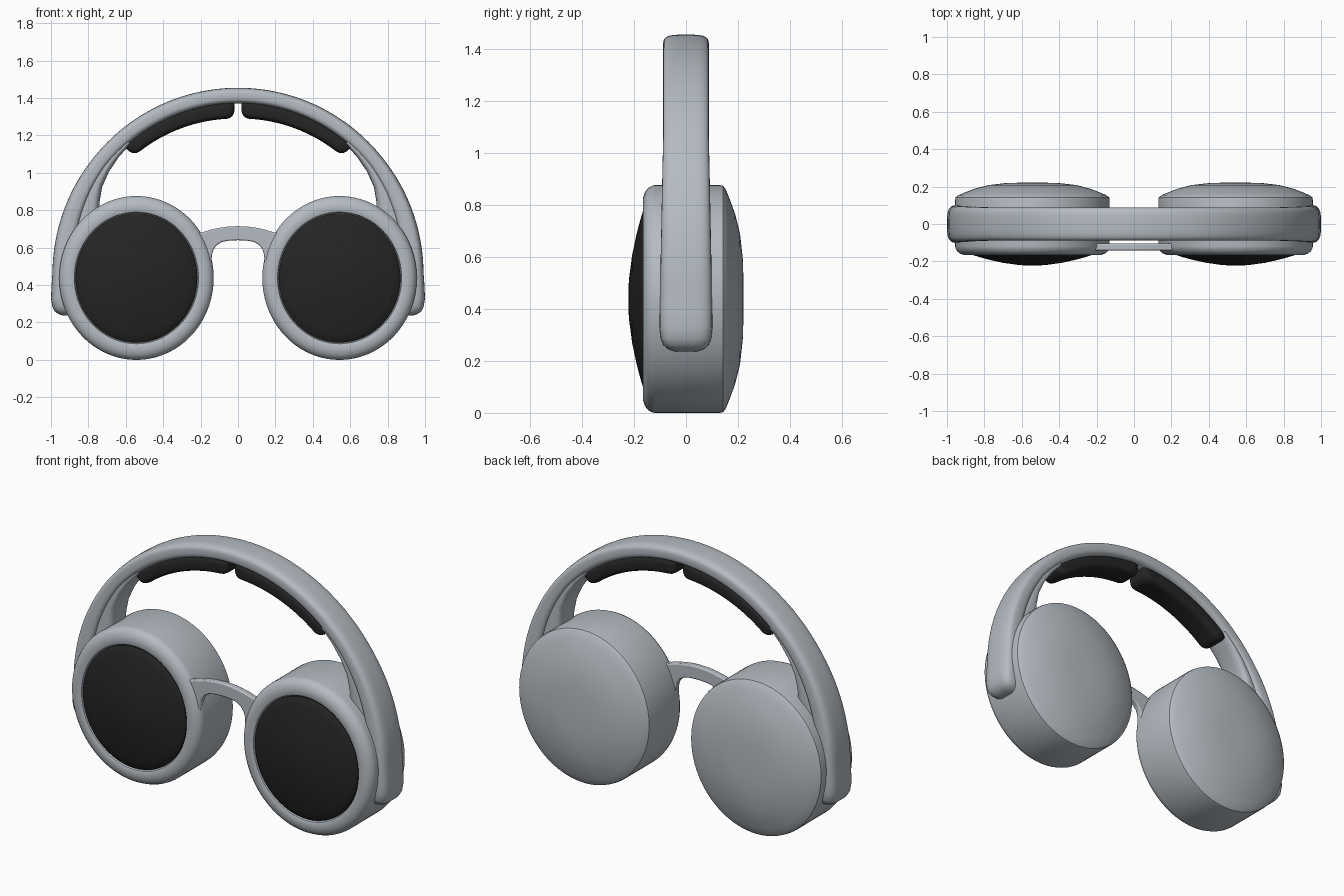
import bpy, bmesh, math

if "Cube" in bpy.data.objects:
    bpy.data.objects.remove(bpy.data.objects["Cube"])

def material(name, col):
    m = bpy.data.materials.new(name)
    m.diffuse_color = (*col, 1)
    m.use_nodes = True
    m.node_tree.nodes["Principled BSDF"].inputs["Base Color"].default_value = m.diffuse_color
    return m

GREY = material("satin grey", (0.46, 0.50, 0.54))
BLACK = material("soft black", (0.018, 0.018, 0.018))

def finish(bm, name, mat, angle=35):
    bmesh.ops.recalc_face_normals(bm, faces=bm.faces)
    me = bpy.data.meshes.new(name)
    bm.to_mesh(me)
    bm.free()
    ob = bpy.data.objects.new(name, me)
    bpy.context.collection.objects.link(ob)
    me.materials.append(mat)
    bpy.ops.object.select_all(action='DESELECT')
    ob.select_set(True)
    bpy.context.view_layer.objects.active = ob
    bpy.ops.object.shade_smooth_by_angle(angle=math.radians(angle))
    return ob

def skin(bm, rings):
    n = len(rings[0])
    for a, b in zip(rings, rings[1:]):
        for i in range(n):
            j = (i + 1) % n
            bm.faces.new((a[i], a[j], b[j], b[i]))

def lathe(name, profile, cx, mat, seg=96):
    """Spin (radius, y) points about a y axis, slightly oval; ends at radius 0."""
    bm = bmesh.new()
    rings = []
    for r, y in profile[1:-1]:
        rings.append([bm.verts.new((cx + 0.943 * r * math.cos(2 * math.pi * i / seg), y,
                                    0.438 + r * math.sin(2 * math.pi * i / seg)))
                      for i in range(seg)])
    skin(bm, rings)
    for ring, (r, y) in ((rings[0], profile[0]), (rings[-1], profile[-1])):
        c = bm.verts.new((cx, y, 0.438))
        for i in range(seg):
            bm.faces.new((ring[i], ring[(i + 1) % seg], c))
    return finish(bm, name, mat)

def loft(name, stations, mat, power=3.5, seg=32):
    """Stations: (inner x, z), (outer x, z), half width in y; rounded-box section."""
    bm = bmesh.new()
    rings = []
    for (ix, iz), (ox, oz), w in stations:
        ring = []
        for k in range(seg):
            t = 2 * math.pi * (k + 0.5) / seg
            c, s = math.cos(t), math.sin(t)
            a = math.copysign(abs(c) ** (2 / power), c)
            b = math.copysign(abs(s) ** (2 / power), s)
            ring.append(bm.verts.new(((ix + ox) / 2 + a * (ox - ix) / 2, b * w,
                                      (iz + oz) / 2 + a * (oz - iz) / 2)))
        rings.append(ring)
    skin(bm, rings)
    bm.faces.new(rings[0])
    bm.faces.new(rings[-1])
    return finish(bm, name, mat, 50)

CZ = 0.47
def polar(r, a):
    return (r * math.sin(a), CZ + r * math.cos(a))

# Headband: half circle, then straight rounded arms down the cup sides
half = []
for i in range(41):
    a = math.pi / 2 * i / 40
    f = max(0, (a - 0.9) / (math.pi / 2 - 0.9))
    half.append((polar(0.9 - 0.03 * f, a), polar(0.985 + 0.007 * f, a), 0.088 + 0.012 * f))
for z, xo, w in ((0.40, 0.997, 0.102), (0.33, 1.0, 0.102), (0.285, 0.993, 0.097),
                 (0.26, 0.98, 0.086), (0.245, 0.96, 0.068), (0.237, 0.935, 0.045)):
    half.append(((0.86, z), (xo, z), w))
left = [((-i[0], i[1]), (-o[0], o[1]), w) for i, o, w in half[:0:-1]]
loft("headband", left + half, GREY)

for s, side in ((-1, "left"), (1, "right")):
    # Cup housing, with a raised front rim and a recess for the front disc
    lathe(side + "_cup", [(0, -0.145), (0.347, -0.145), (0.352, -0.162), (0.36, -0.166),
                          (0.39, -0.165), (0.412, -0.158), (0.428, -0.145), (0.4365, -0.128),
                          (0.438, -0.12), (0.438, 0.13), (0.435, 0.143), (0.42, 0.154),
                          (0.39, 0.166), (0.33, 0.188), (0.25, 0.208), (0.15, 0.219),
                          (0.07, 0.221), (0, 0.222)], s * 0.543, GREY)
    # Domed black front disc
    lathe(side + "_disc", [(0, -0.14), (0.345, -0.14), (0.345, -0.158), (0.337, -0.166),
                           (0.3, -0.177), (0.25, -0.19), (0.17, -0.207), (0.08, -0.219),
                           (0.04, -0.2215), (0, -0.222)], s * 0.543, BLACK)
    # Narrower web joining the inside of the band to the cup
    web = []
    for deg, ri in ((50, 0.893), (44, 0.885), (38, 0.874), (32, 0.857), (27, 0.83),
                    (22, 0.80), (16, 0.78), (8, 0.77), (0, 0.77)):
        a = math.radians(90 - deg)
        i, o = polar(ri, a), polar(0.93, a)
        web.append(((s * i[0], i[1]), (s * o[0], o[1]), 0.078))
    loft(side + "_band_web", web, GREY, 3)
    # Head cushion with rounded ends
    pad = []
    a0, a1, n = 0.022, 0.735, 28
    for k in range(n + 1):
        u = (1 - math.cos(math.pi * k / n)) / 2
        a = a0 + (a1 - a0) * u
        d = min(a - a0, a1 - a) * 0.85
        e = math.sqrt(max(0, 1 - (1 - min(1, d / 0.045)) ** 2))
        ri = 0.865 - 0.045 * e + 0.012 * u
        i, o = polar(ri, a), polar(0.91, a)
        pad.append(((s * i[0], i[1]), (s * o[0], o[1]), 0.05 + 0.026 * e))
    loft(side + "_cushion", pad, BLACK, 4)

# Nose bridge between the two front rims
right = [(0.0, 0.715), (0.05, 0.713), (0.1, 0.706), (0.15, 0.695), (0.19, 0.682),
         (0.25, 0.68), (0.25, 0.45), (0.16, 0.47), (0.141, 0.52), (0.14, 0.56),
         (0.131, 0.59), (0.113, 0.614), (0.085, 0.631), (0.05, 0.637), (0.0, 0.64)]
outline = right + [(-x, z) for x, z in right[-2:0:-1]]
bm = bmesh.new()
face = bm.faces.new([bm.verts.new((x, -0.142, z)) for x, z in outline])
ext = bmesh.ops.extrude_face_region(bm, geom=[face])
bmesh.ops.translate(bm, vec=(0, 0.037, 0),
                    verts=[v for v in ext["geom"] if isinstance(v, bmesh.types.BMVert)])
bridge = finish(bm, "nose_bridge", GREY)
bev = bridge.modifiers.new("soft edges", 'BEVEL')
bev.width = 0.007
bev.segments = 2
